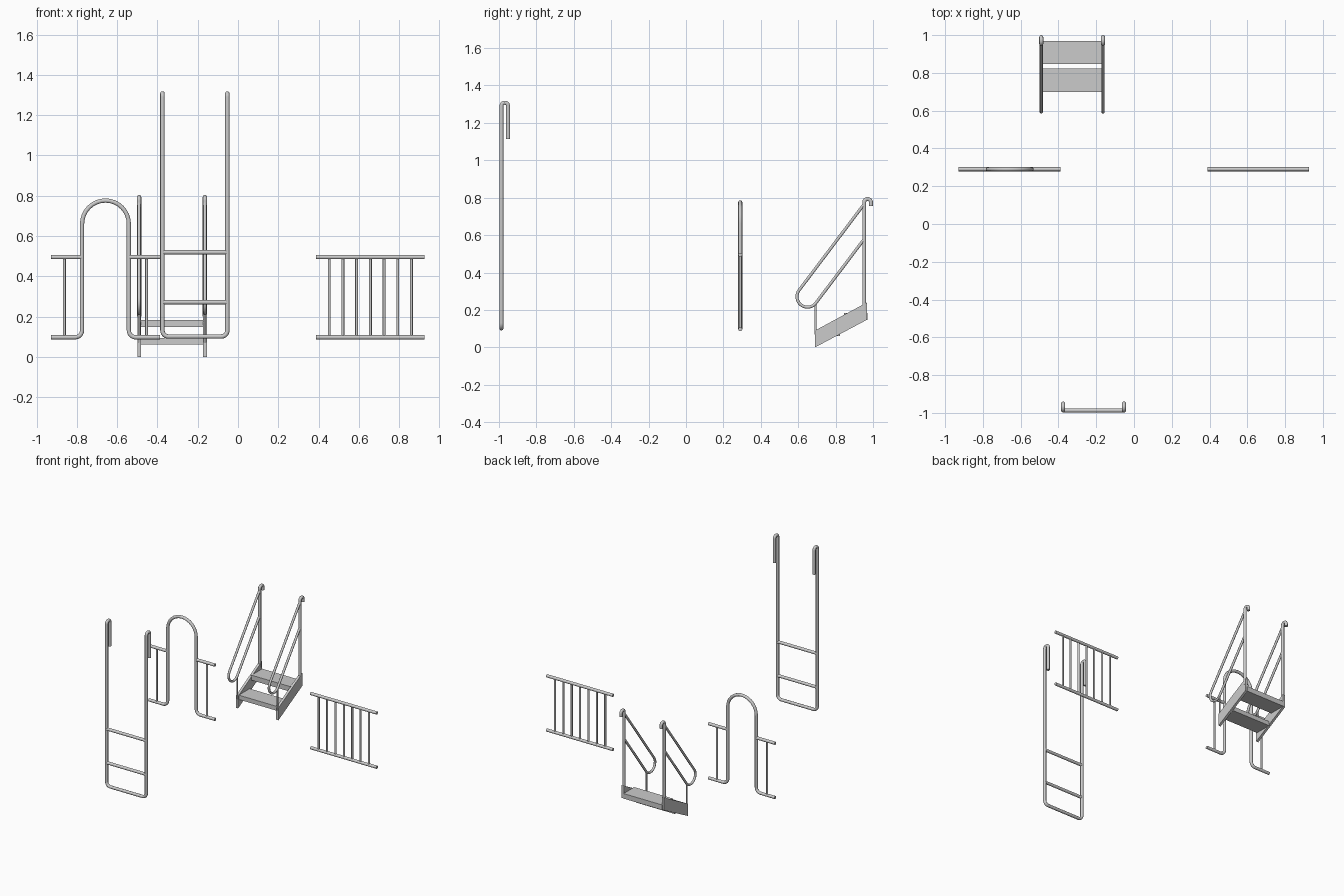
import bpy, math
from mathutils import Vector

if "Cube" in bpy.data.objects:
    bpy.data.objects.remove(bpy.data.objects["Cube"])


def fillet(points, radius):
    """Round corners of a polyline; points are (x, y, z[, corner radius])."""
    P = [Vector(p[:3]) for p in points]
    out = [P[0]]
    for i in range(1, len(P) - 1):
        r = points[i][3] if len(points[i]) > 3 else radius
        a, b = (P[i - 1] - P[i]).normalized(), (P[i + 1] - P[i]).normalized()
        half = a.angle(b) / 2
        centre = P[i] + (a + b).normalized() * (r / math.sin(half))
        start = P[i] + a * (r / math.tan(half)) - centre
        end = P[i] + b * (r / math.tan(half)) - centre
        sweep = start.angle(end)
        for k in range(9):
            t = k / 8
            v = (start * math.sin((1 - t) * sweep) + end * math.sin(t * sweep)) / math.sin(sweep)
            if (centre + v - out[-1]).length > 1e-4:
                out.append(centre + v)
    out.append(P[-1])
    return out


def tube(name, points, r=0.011, bend=0.03):
    cu = bpy.data.curves.new(name, 'CURVE')
    cu.dimensions = '3D'
    cu.bevel_depth = r
    cu.bevel_resolution = 3
    cu.use_fill_caps = True
    pts = fillet(points, bend)
    sp = cu.splines.new('POLY')
    sp.points.add(len(pts) - 1)
    for q, p in zip(sp.points, pts):
        q.co = (*p, 1)
    ob = bpy.data.objects.new(name, cu)
    bpy.context.collection.objects.link(ob)
    bpy.ops.object.select_all(action='DESELECT')
    bpy.context.view_layer.objects.active = ob
    ob.select_set(True)
    bpy.ops.object.convert(target='MESH')
    bpy.ops.object.shade_smooth_by_angle(angle=math.radians(50))
    return bpy.context.object


def extrude_x(name, profile, x0, x1):
    """Solid from a (y, z) outline."""
    n = len(profile)
    verts = [(x, y, z) for x in (x0, x1) for y, z in profile]
    faces = [tuple(range(n))[::-1], tuple(range(n, 2 * n))]
    faces += [(i, (i + 1) % n, (i + 1) % n + n, i + n) for i in range(n)]
    me = bpy.data.meshes.new(name)
    me.from_pydata(verts, [], faces)
    bpy.context.collection.objects.link(bpy.data.objects.new(name, me))


# Fence panel
Y, LOW, TOP = 0.29, 0.097, 0.495
for z in (LOW, TOP):
    tube("fence_rail", [(0.388, Y, z), (0.926, Y, z)])
for i in range(7):
    x = 0.657 + (i - 3) * 0.068
    tube("fence_baluster", [(x, Y, LOW), (x, Y, TOP)], 0.007)

# Arched gateway panel
mid, half = -0.658, 0.116
tube("arch_frame", [(-0.928, Y, LOW), (mid - half, Y, LOW), (mid - half, Y, 0.776, half),
                    (mid + half, Y, 0.776, half), (mid + half, Y, LOW), (-0.388, Y, LOW)], bend=0.035)
for s in (-1, 1):
    tube("arch_side_rail", [(mid + s * 0.27, Y, TOP), (mid + s * half, Y, TOP)])
    tube("arch_baluster", [(mid + s * 0.204, Y, LOW), (mid + s * 0.204, Y, TOP)], 0.007)

# Hooked ladder: one continuous bent tube plus rungs
L, R, yf, yb = -0.375, -0.053, -0.987, -0.951
h = (yb - yf) / 2 - 1e-4
tube("ladder_frame", [(L, yb, 1.115), (L, yb, 1.308, h), (L, yf, 1.308, h), (L, yf, 0.101),
                      (R, yf, 0.101), (R, yf, 1.308, h), (R, yb, 1.308, h), (R, yb, 1.115)])
for z in (0.271, 0.519):
    tube("ladder_rung", [(L, yf, z), (R, yf, z)])

# Steps: stringers, treads and handrails
d = Vector((0, 0.603, 0.798))
u, r = 0.057, 0.057 - 1e-4
for x in (-0.491, -0.164):
    extrude_x("stringer", [(0.69, 0), (0.967, 0.147), (0.967, 0.24), (0.69, 0.09)], x - 0.009, x + 0.009)
    tube("back_post", [(x, 0.953, 0.2), (x, 0.953, 0.793, 0.0175), (x, 0.989, 0.793, 0.0175), (x, 0.989, 0.755)], 0.011)
    hi, lo = Vector((x, 0.605, 0.306)), Vector((x, 0.695, 0.238))
    tube("handrail", [hi + d * (0.345 / d.y), (*(hi - d * u), r - 0.001),
                      (*(lo - d * u), r - 0.001), lo + d * (0.255 / d.y)], 0.0085)
    tube("front_post", [(x, 0.692, 0.07), (x, 0.692, 0.235)], 0.006)
for y0, y1, z0, z1 in ((0.698, 0.824, 0.062, 0.094), (0.846, 0.97, 0.147, 0.184)):
    extrude_x("tread", [(y0, z0), (y1, z0), (y1, z1), (y0, z1)], -0.485, -0.17)
